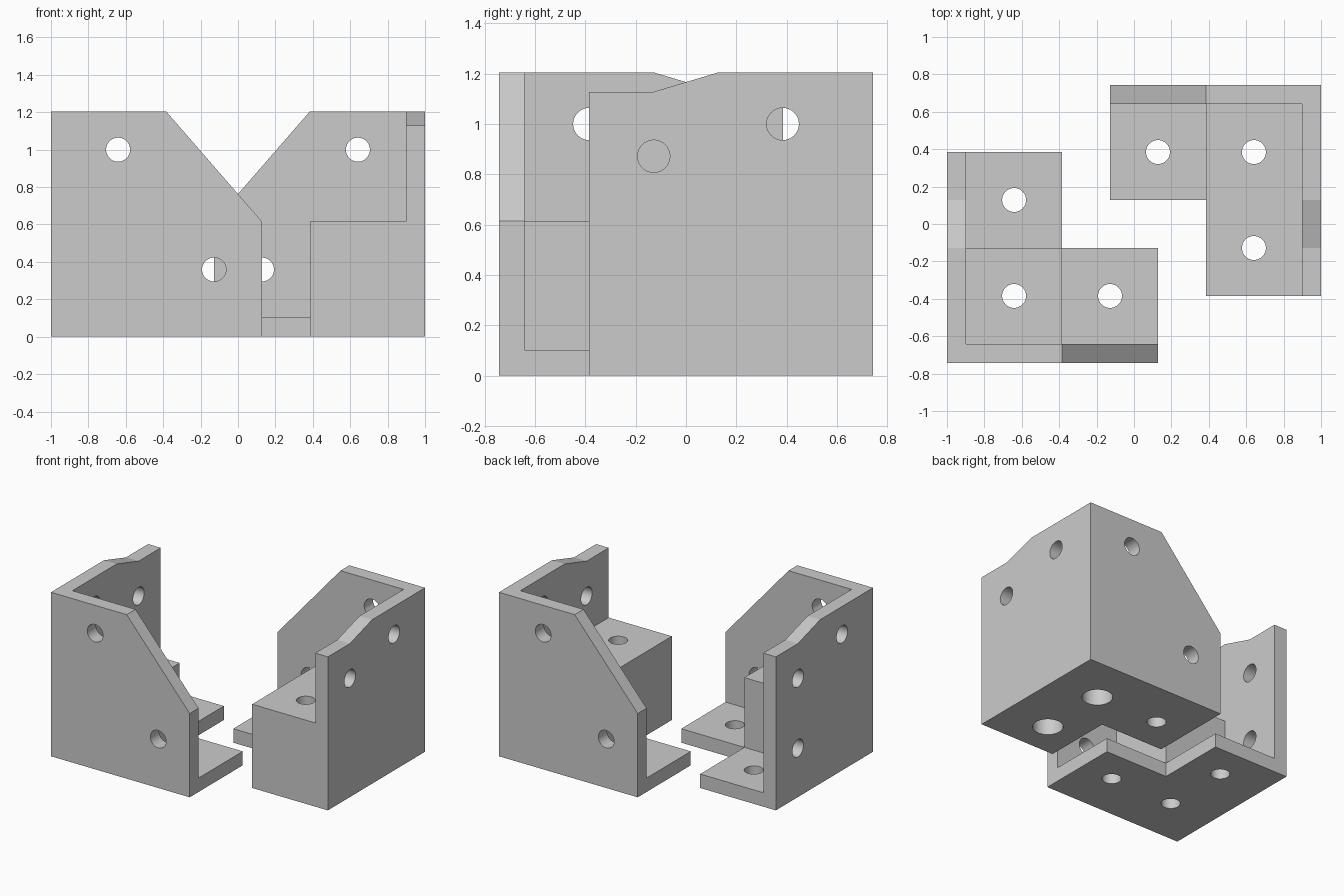
import bpy, bmesh, math
from mathutils import Matrix, Vector

if "Cube" in bpy.data.objects:
    bpy.data.objects.remove(bpy.data.objects["Cube"])

U = 1 / 39          # design grid step
R = 2.5             # screw hole radius in grid steps

grey = bpy.data.materials.new("plain grey")
grey.use_nodes = True
grey.diffuse_color = (0.6, 0.6, 0.6, 1)
grey.node_tree.nodes["Principled BSDF"].inputs["Base Color"].default_value = (0.6, 0.6, 0.6, 1)


def place(axis, a, b, h):
    """Point with h along the axis and (a, b) across it."""
    return Vector({"x": (h, a, b), "y": (a, h, b), "z": (a, b, h)}[axis]) * U


def prism(name, axis, outline, lo, hi):
    bm = bmesh.new()
    face = bm.faces.new([bm.verts.new(place(axis, a, b, lo)) for a, b in outline])
    top = bmesh.ops.extrude_face_region(bm, geom=[face])["geom"]
    move = place(axis, 0, 0, hi - lo)
    bmesh.ops.translate(bm, vec=move, verts=[v for v in top if isinstance(v, bmesh.types.BMVert)])
    bmesh.ops.recalc_face_normals(bm, faces=bm.faces)
    mesh = bpy.data.meshes.new(name)
    bm.to_mesh(mesh)
    bm.free()
    mesh.materials.append(grey)
    ob = bpy.data.objects.new(name, mesh)
    bpy.context.collection.objects.link(ob)
    return ob


def drill(axis, a, b, lo, hi, r=R, n=40):
    ring = [(a + r * math.cos(2 * math.pi * i / n), b + r * math.sin(2 * math.pi * i / n)) for i in range(n)]
    return prism("drill", axis, ring, lo, hi)


def combine(body, other, operation):
    mod = body.modifiers.new("join", "BOOLEAN")
    mod.operation, mod.solver, mod.object = operation, "EXACT", other
    bpy.context.view_layer.objects.active = body
    bpy.ops.object.modifier_apply(modifier=mod.name)
    bpy.data.objects.remove(other)


def bracket(name, block_end, side_holes, bores):
    # L-shaped floor plate
    body = prism(name, "z", [(-39, -29), (5, -29), (5, -5), (-15, -5), (-15, 15), (-39, 15)], 0, 4)
    # Wall with the long chamfer, wall with the small step, raised block
    parts = [
        prism("sloped_wall", "y", [(-39, 0), (5, 0), (5, 24), (-15, 47), (-39, 47)], -29, -25),
        prism("stepped_wall", "x", [(-29, 0), (15, 0), (15, 44), (5, 44), (-5, 47), (-29, 47)], -39, -35),
        prism("block", "z", [(-37, -27), (-15, -27), (-15, block_end), (-37, block_end)], 0, 24),
    ]
    for part in parts:
        combine(body, part, "UNION")
    # Screw holes through floor and walls
    drills = [drill("z", x, y, -2, 30) for x, y in [(-25, -15), (-25, 5), (-5, -15)]]
    drills += [drill("y", x, z, -31, -23) for x, z in [(-25, 39), (-5, 14)]]
    drills += [drill("x", y, z, -41, -33) for y, z in side_holes]
    # Wide bores from below
    drills += [drill("z", x, y, -2, 20, 4) for x, y in bores]
    for d in drills:
        combine(body, d, "DIFFERENCE")
    bpy.ops.object.select_all(action="DESELECT")
    body.select_set(True)
    bpy.context.view_layer.objects.active = body
    bpy.ops.object.shade_smooth_by_angle(angle=math.radians(15))
    return body


upper = [(-15, 39), (5, 34)]
bracket("front_bracket", -5, upper + [(5, 14)], [])
back = bracket("back_bracket", 15, upper, [(-25, -15), (-25, 5)])
back.data.transform(Matrix.Rotation(math.pi, 4, "Z"))
